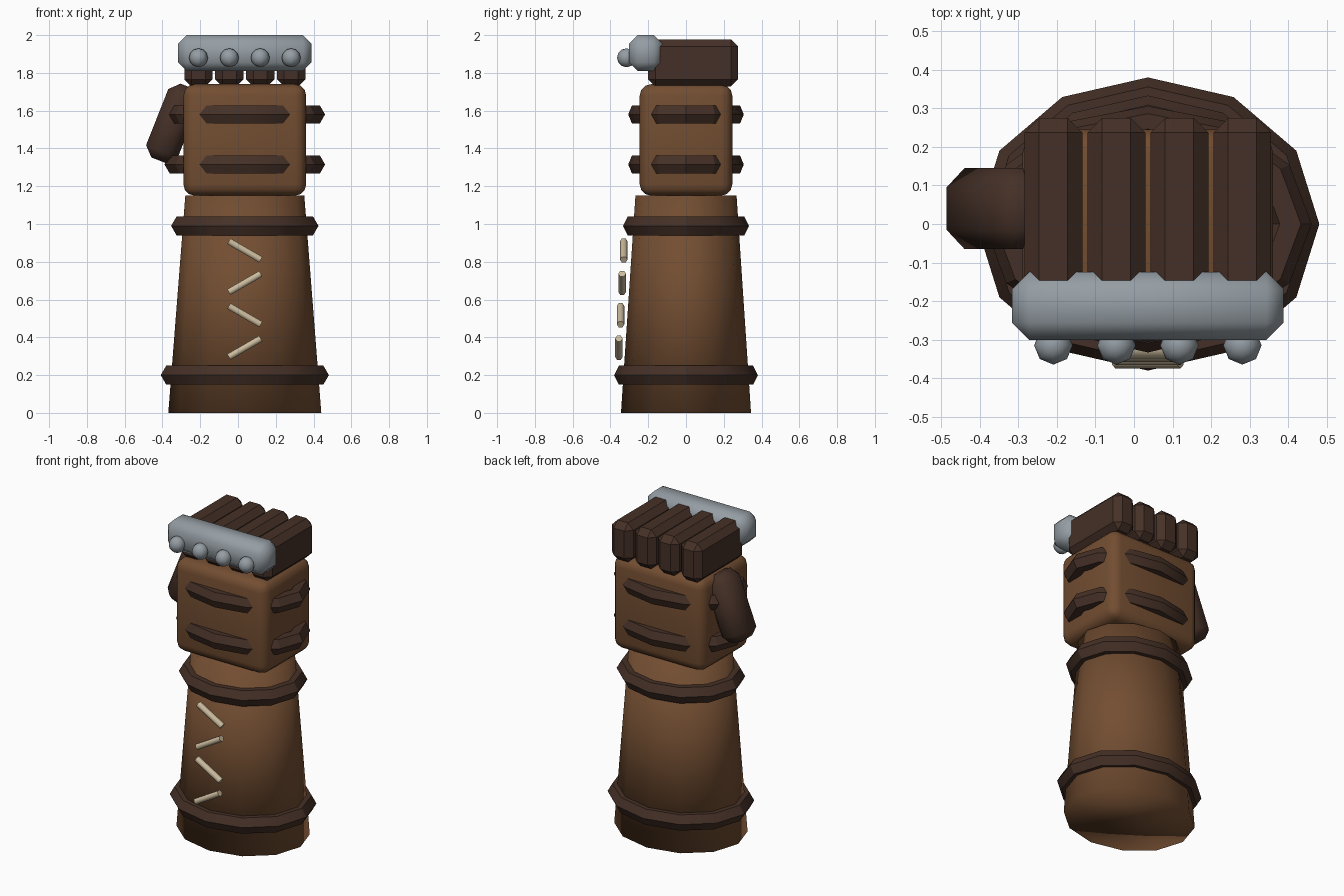
import bpy
import math

if "Cube" in bpy.data.objects:
    bpy.data.objects.remove(bpy.data.objects["Cube"])

CX = 0.036  # centre line of the arm and hand


def material(name, rgb):
    m = bpy.data.materials.new(name)
    m.diffuse_color = (*rgb, 1)
    m.use_nodes = True
    m.node_tree.nodes["Principled BSDF"].inputs["Base Color"].default_value = m.diffuse_color
    return m


LEATHER = material("brown leather", (0.17, 0.075, 0.031))
DARK = material("dark leather", (0.06, 0.03, 0.02))
STEEL = material("grey steel", (0.30, 0.34, 0.37))
CORD = material("pale cord", (0.60, 0.50, 0.34))


def finish(name, mat, angle=None):
    ob = bpy.context.object
    ob.name = name
    ob.data.materials.append(mat)
    bpy.ops.object.transform_apply(location=False, rotation=False, scale=True)
    if angle is not None:
        bpy.ops.object.shade_smooth_by_angle(angle=math.radians(angle))
    return ob


def block(name, mat, loc, size, bevel, segments=1, tilt=0, angle=None):
    bpy.ops.mesh.primitive_cube_add(size=1, location=loc, rotation=(0, tilt, 0))
    bpy.context.object.scale = size
    ob = finish(name, mat)
    mod = ob.modifiers.new("rounded edges", 'BEVEL')
    mod.width = bevel
    mod.segments = segments
    bpy.ops.object.modifier_apply(modifier=mod.name)
    if angle is not None:
        bpy.ops.object.shade_smooth_by_angle(angle=math.radians(angle))
    return ob


def band(name, z, outer, minor, squash):
    bpy.ops.mesh.primitive_torus_add(major_segments=12, minor_segments=6,
                                     major_radius=outer - minor, minor_radius=minor,
                                     location=(CX, 0, z))
    bpy.context.object.scale = (1, squash, 1)
    finish(name, DARK, 30)


# Tapered forearm sleeve
bpy.ops.mesh.primitive_cone_add(vertices=12, radius1=0.405, radius2=0.315,
                                depth=1.15, location=(CX, 0, 0.575))
bpy.context.object.scale = (1, 0.85, 1)
finish("forearm_sleeve", LEATHER)
bpy.ops.object.shade_smooth()

# Straps round the sleeve and wraps round the hand
band("lower_strap", 0.20, 0.445, 0.058, 0.855)
band("upper_strap", 0.99, 0.39, 0.058, 0.855)
for i, z in enumerate((1.315, 1.58)):
    band(f"hand_wrap_{i + 1}", z, 0.425, 0.055, 0.72)

# Hand block and thumb
block("palm", LEATHER, (CX, 0, 1.445), (0.65, 0.49, 0.59), 0.06, 3, angle=40)
block("thumb", DARK, (-0.344, 0.04, 1.533), (0.18, 0.21, 0.42), 0.05,
      tilt=math.radians(21.6), angle=50)

# Fingers, each with a stud in front
for i in range(4):
    x = CX + (i - 1.5) * 0.1635
    block(f"finger_{i + 1}", DARK, (x, 0.0375, 1.853), (0.15, 0.475, 0.25), 0.038,
          angle=30)
    bpy.ops.mesh.primitive_uv_sphere_add(segments=8, ring_count=6, radius=0.05,
                                         location=(x, -0.315, 1.88))
    finish(f"knuckle_stud_{i + 1}", STEEL, 60)

# Knuckle bar
block("knuckle_bar", STEEL, (CX, -0.2125, 1.905), (0.705, 0.177, 0.19), 0.045, angle=50)

# Zigzag lacing on the front of the sleeve
for i, z in enumerate((0.345, 0.517, 0.688, 0.86)):
    lean = math.radians(60 if i % 2 == 0 else 120)
    if i in (1, 3):
        lean = math.radians(120)
    bpy.ops.mesh.primitive_cylinder_add(vertices=6, radius=0.02, depth=0.195,
                                        location=(CX, -0.355 + 0.0085 * i, z),
                                        rotation=(0, lean, 0))
    finish(f"lace_{i + 1}", CORD, 60)
